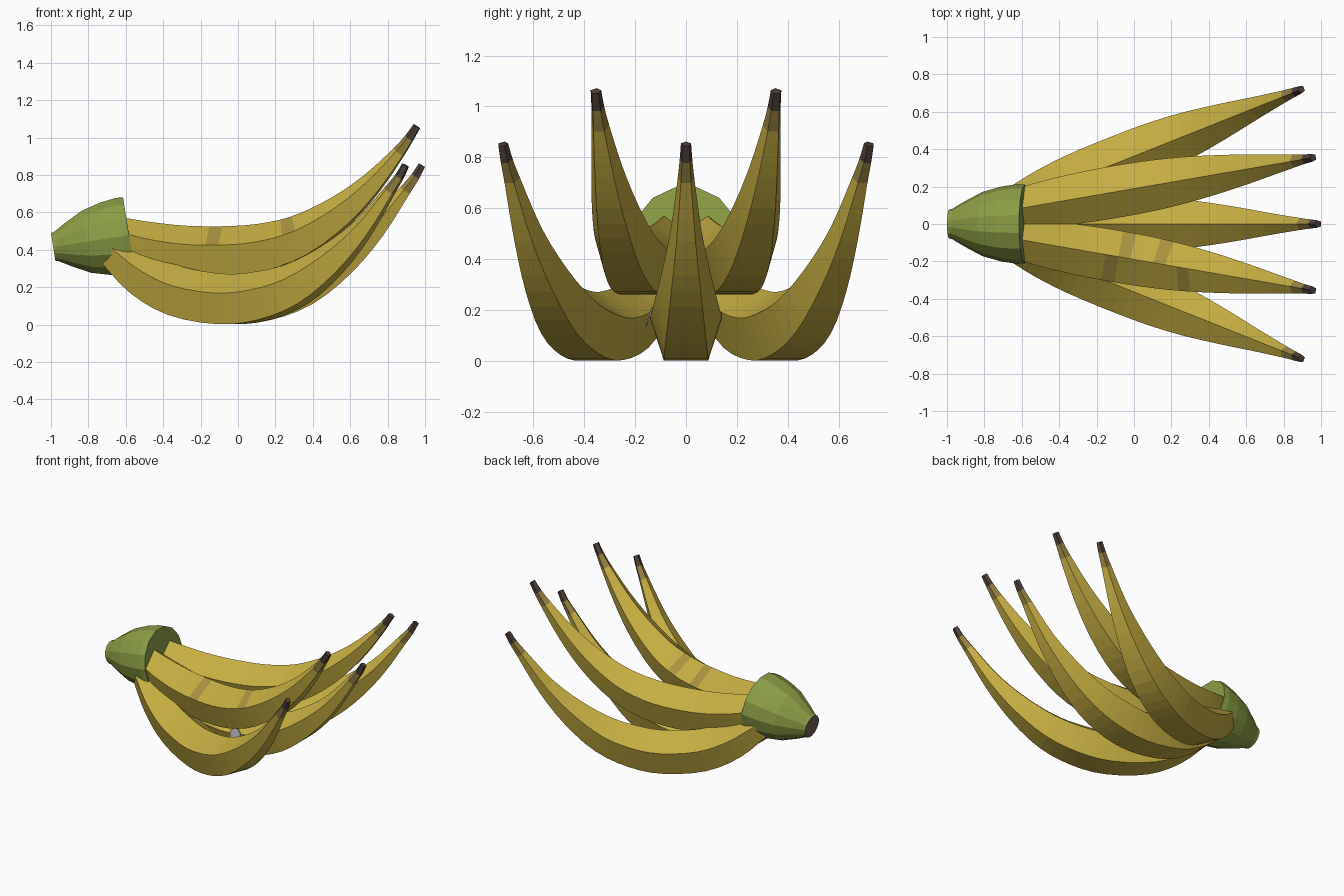
import bpy, bmesh, math
from mathutils import Vector

if "Cube" in bpy.data.objects:
    bpy.data.objects.remove(bpy.data.objects["Cube"])


def material(name, rgb):
    m = bpy.data.materials.new(name)
    m.diffuse_color = (*rgb, 1)
    m.use_nodes = True
    m.node_tree.nodes["Principled BSDF"].inputs["Base Color"].default_value = m.diffuse_color
    return m


YELLOW = material("yellow_peel", (0.56, 0.42, 0.055))
OLIVE = material("dark_peel", (0.30, 0.22, 0.05))
BROWN = material("brown_tip", (0.075, 0.05, 0.038))
SPOT = material("bruise", (0.40, 0.29, 0.05))
GREEN = material("green_stalk", (0.26, 0.34, 0.06))
CUT = material("stalk_cut", (0.16, 0.12, 0.08))
LABEL = material("label_grey", (0.42, 0.40, 0.42))


def loft(name, rings, mats, pick):
    """Skin a list of point rings; pick(ring, side) gives the material slot."""
    bm = bmesh.new()
    vs = [[bm.verts.new(p) for p in ring] for ring in rings]
    n = len(rings[0])
    for i in range(len(vs) - 1):
        for k in range(n):
            j = (k + 1) % n
            f = bm.faces.new((vs[i][k], vs[i][j], vs[i + 1][j], vs[i + 1][k]))
            f.material_index = pick(i, k)
    bm.faces.new(vs[0]).material_index = pick(0, 0)
    bm.faces.new(vs[-1]).material_index = pick(len(vs) - 2, 0)
    bmesh.ops.recalc_face_normals(bm, faces=bm.faces)
    me = bpy.data.meshes.new(name)
    bm.to_mesh(me)
    bm.free()
    for m in mats:
        me.materials.append(m)
    ob = bpy.data.objects.new(name, me)
    bpy.context.collection.objects.link(ob)
    return ob


def spline(pts, per):
    """Catmull-Rom resampling of a short profile."""
    p = [Vector(q) for q in pts]
    p = [2 * p[0] - p[1]] + p + [2 * p[-1] - p[-2]]
    out = []
    for i in range(1, len(p) - 2):
        a, b, c, d = p[i - 1:i + 3]
        for s in range(per):
            t = s / per
            out.append(0.5 * (2 * b + (c - a) * t + (2 * a - 5 * b + 4 * c - d) * t * t
                              + (3 * b - a - 3 * c + d) * t ** 3))
    return out + [p[-2]]


# Centre lines: x, z, radius
LOWER = [(-0.67, 0.385, 0.095), (-0.5, 0.257, 0.127), (-0.3, 0.164, 0.145), (-0.05, 0.123, 0.149),
         (0.15, 0.14, 0.145), (0.35, 0.204, 0.129), (0.55, 0.335, 0.098), (0.73, 0.505, 0.063),
         (0.89, 0.715, 0.034), (0.945, 0.79, 0.026), (0.98, 0.852, 0.021)]
UPPER = [(-0.66, 0.475, 0.105), (-0.5, 0.425, 0.128), (-0.3, 0.388, 0.142), (-0.08, 0.380, 0.146),
         (0.13, 0.400, 0.141), (0.34, 0.467, 0.124), (0.55, 0.60, 0.095), (0.72, 0.755, 0.064),
         (0.86, 0.92, 0.037), (0.915, 0.995, 0.027), (0.957, 1.06, 0.022)]


def banana(name, profile, start, end, bruises=()):
    """Five-sided tapering fruit lying in a vertical plane from start to end."""
    pts = spline(profile, 3)
    a, b = Vector((*start, 0)), Vector((*end, 0))
    along = (b - a).normalized()
    side = Vector((-along.y, along.x, 0))
    x0, x1 = profile[0][0], profile[-1][0]
    path = [a.lerp(b, (p.x - x0) / (x1 - x0)) + Vector((0, 0, p.y)) for p in pts]
    rings = []
    for i, c in enumerate(path):
        t = (path[min(i + 1, len(path) - 1)] - path[max(i - 1, 0)]).normalized()
        up = t.cross(side)
        rings.append([c + pts[i].z * (math.cos(k * math.tau / 5) * up
                                      + math.sin(k * math.tau / 5) * side) for k in range(5)])
    last = len(path) - 2

    def pick(i, k):
        if i > last - 3:
            return 2
        if i > last - 6:
            return 1
        return 3 if (i, k) in bruises else 0
    return loft(name, rings, (YELLOW, OLIVE, BROWN, SPOT), pick)


# Lower row of three, upper row of two
banana("lower_banana_middle", LOWER, (-0.67, 0), (0.985, 0))
for tag, s in (("front", -1), ("back", 1)):
    banana("lower_banana_" + tag, LOWER, (-0.66, 0.10 * s), (0.895, 0.72 * s))
    banana("upper_banana_" + tag, UPPER, (-0.66, 0.075 * s), (0.957, 0.355 * s),
           ((9, 0), (12, 0), (14, 4), (8, 4)) if s < 0 else ())

# Green stalk crown, flaring towards the fruit
axis = Vector((math.cos(0.155), 0, math.sin(0.155)))
upv = Vector((-axis.z, 0, axis.x))
rings = []
for d, r in ((0, 0.078), (0.015, 0.08), (0.08, 0.119), (0.18, 0.172), (0.28, 0.2), (0.37, 0.213),
             (0.41, 0.21)):
    c = Vector((-0.988, 0, 0.415)) + axis * d
    rings.append([c + r * (math.cos(w) * upv + math.sin(w) * Vector((0, 1, 0)))
                  for w in [(k + 0.5) * math.tau / 14 for k in range(14)]])
crown = loft("stalk_crown", rings, (GREEN, CUT), lambda i, k: 0)
for f in crown.data.polygons:
    if len(f.vertices) > 4 and f.center.x < -0.9:
        f.material_index = 1

# Small blank round label on the middle fruit
nrm = Vector((0, -1, 0.3)).normalized()
u, v = Vector((1, 0, 0)), nrm.cross(Vector((1, 0, 0)))
rings = [[Vector((0.08, -0.143, 0.172)) + nrm * h
          + 0.04 * (math.cos(w) * u + math.sin(w) * v)
          for w in [k * math.tau / 12 for k in range(12)]] for h in (0, 0.005)]
loft("round_label", rings, (LABEL,), lambda i, k: 0)
